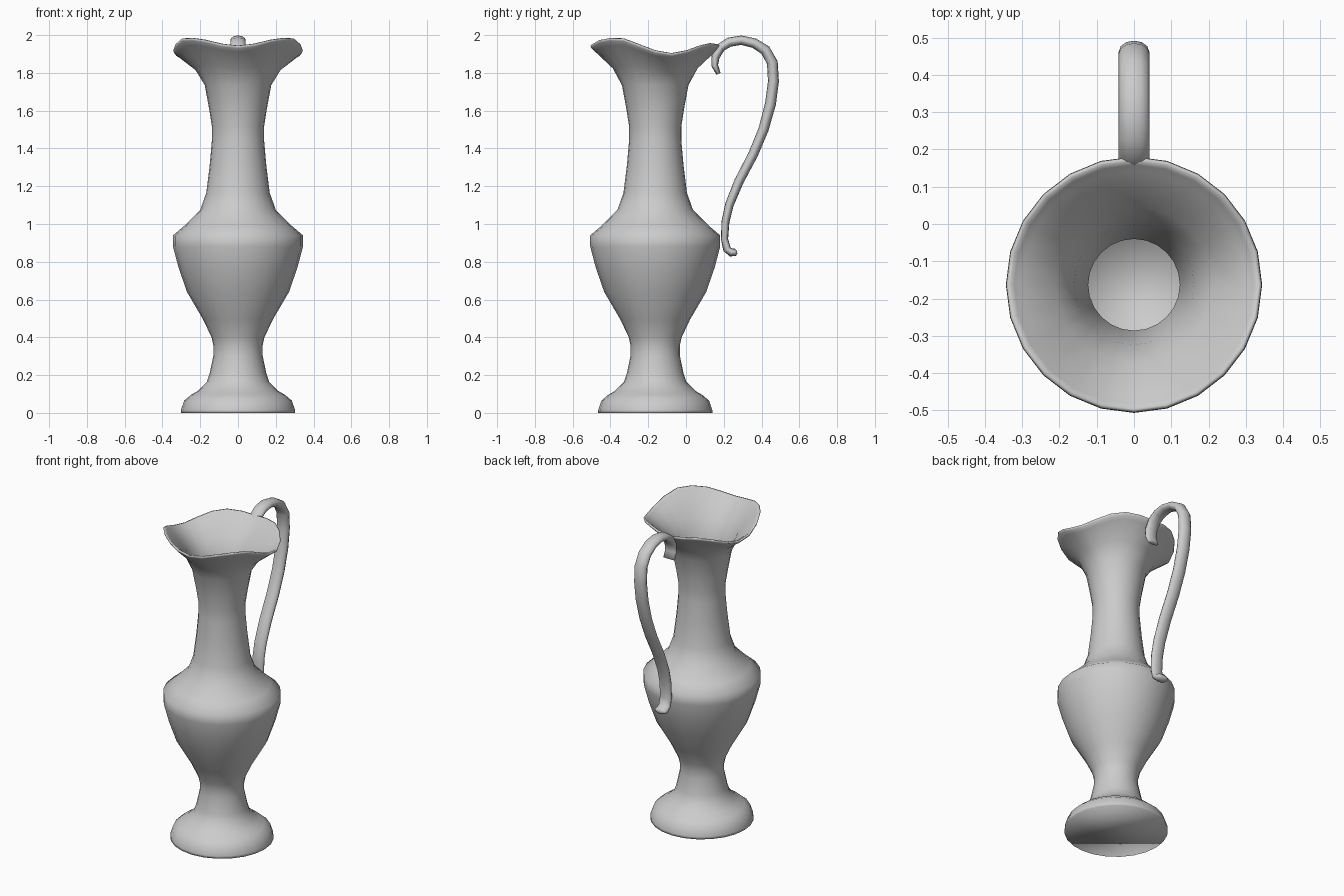
import bpy
import bmesh
import math
from mathutils import Vector

default_cube = bpy.data.objects.get("Cube")
if default_cube:
    bpy.data.objects.remove(default_cube, do_unlink=True)

AXIS_Y = -0.163
SIDES = 24
WALL = 0.015

grey = bpy.data.materials.new("plain_grey")
grey.use_nodes = True
grey.diffuse_color = (0.6, 0.6, 0.6, 1)
grey.node_tree.nodes["Principled BSDF"].inputs["Base Color"].default_value = grey.diffuse_color


def loft(name, rings):
    """Skin a list of closed rings, cap both ends and shade smooth."""
    bm = bmesh.new()
    loops = [[bm.verts.new(point) for point in ring] for ring in rings]
    for lower, upper in zip(loops, loops[1:]):
        count = len(lower)
        for i in range(count):
            j = (i + 1) % count
            bm.faces.new((lower[i], lower[j], upper[j], upper[i]))
    bm.faces.new(list(reversed(loops[0])))
    bm.faces.new(loops[-1])
    bmesh.ops.recalc_face_normals(bm, faces=bm.faces)
    for face in bm.faces:
        face.smooth = True
    mesh = bpy.data.meshes.new(name)
    bm.to_mesh(mesh)
    bm.free()
    mesh.materials.append(grey)
    obj = bpy.data.objects.new(name, mesh)
    bpy.context.collection.objects.link(obj)
    return obj


# Rim height from the pouring lip round to the handle, mirrored left to right
RIM_LEVEL = 1.945
half_rim = [1.945, 1.955, 1.975, 1.985, 1.983, 1.953, 1.92,
            1.905, 1.92, 1.945, 1.958, 1.953, 1.945]
rim_wave = [z - RIM_LEVEL for z in half_rim + half_rim[-2:0:-1]]


def jug_ring(radius, height, wave=0):
    ring = []
    for i in range(SIDES):
        angle = math.tau * i / SIDES
        ring.append((radius * math.sin(angle),
                     AXIS_Y - radius * math.cos(angle),
                     height + wave * rim_wave[i]))
    return ring


# Jug body: foot, stem, belly, shoulder and neck as (radius, height)
foot = [(.303, 0), (.302, .015), (.285, .065), (.25, .095), (.215, .115),
        (.165, .165), (.15, .21), (.13, .305), (.13, .355)]
bowl = [(.14, .4), (.185, .495), (.27, .64), (.315, .77), (.344, .88),
        (.344, .94), (.285, .99), (.2, 1.075), (.168, 1.165), (.15, 1.31),
        (.138, 1.445), (.138, 1.515), (.152, 1.605), (.176, 1.735)]
# Flared mouth as (radius, height, share of the rim wave)
mouth = [(.225, 1.825, .4), (.318, 1.912, .85), (.338, 1.93, 1), (.343, 1.943, 1)]

outside = foot + bowl + mouth
inside = [(.333, RIM_LEVEL, 1), (.322, 1.934, 1)]
inside += [(r - WALL, z + WALL / 2, w) for r, z, w in reversed(mouth[:2])]
inside += [(r - WALL, z) for r, z in reversed(bowl)]
loft("jug_body", [jug_ring(*row) for row in outside + inside])

# Handle: side path as (y, z, half thickness), swept with an oval section
path = [(.172, 1.795, .012), (.152, 1.84, .018), (.156, 1.885, .022),
        (.185, 1.935, .024), (.23, 1.963, .025), (.293, 1.973, .025),
        (.362, 1.957, .026), (.42, 1.92, .028), (.457, 1.855, .029),
        (.463, 1.755, .029), (.447, 1.635, .029), (.41, 1.5, .027),
        (.356, 1.37, .026), (.28, 1.225, .025), (.23, 1.103, .023),
        (.209, 1.013, .021), (.204, .92, .019), (.217, .866, .021),
        (.24, .849, .022), (.262, .85, .019), (.27, .852, .009)]
HALF_WIDTH = 0.041
SECTION = 12
centres = [Vector((0, y, z)) for y, z, _ in path]
handle_rings = []
for i, (y, z, thick) in enumerate(path):
    ahead = centres[min(i + 1, len(path) - 1)]
    behind = centres[max(i - 1, 0)]
    along = (ahead - behind).normalized()
    normal = Vector((0, -along.z, along.y))
    width = HALF_WIDTH * (0.6 if i == len(path) - 1 else 1)
    ring = []
    for k in range(SECTION):
        angle = math.tau * k / SECTION
        across = Vector((width * math.cos(angle), 0, 0))
        ring.append(centres[i] + across + normal * thick * math.sin(angle))
    handle_rings.append(ring)
loft("handle", handle_rings)
